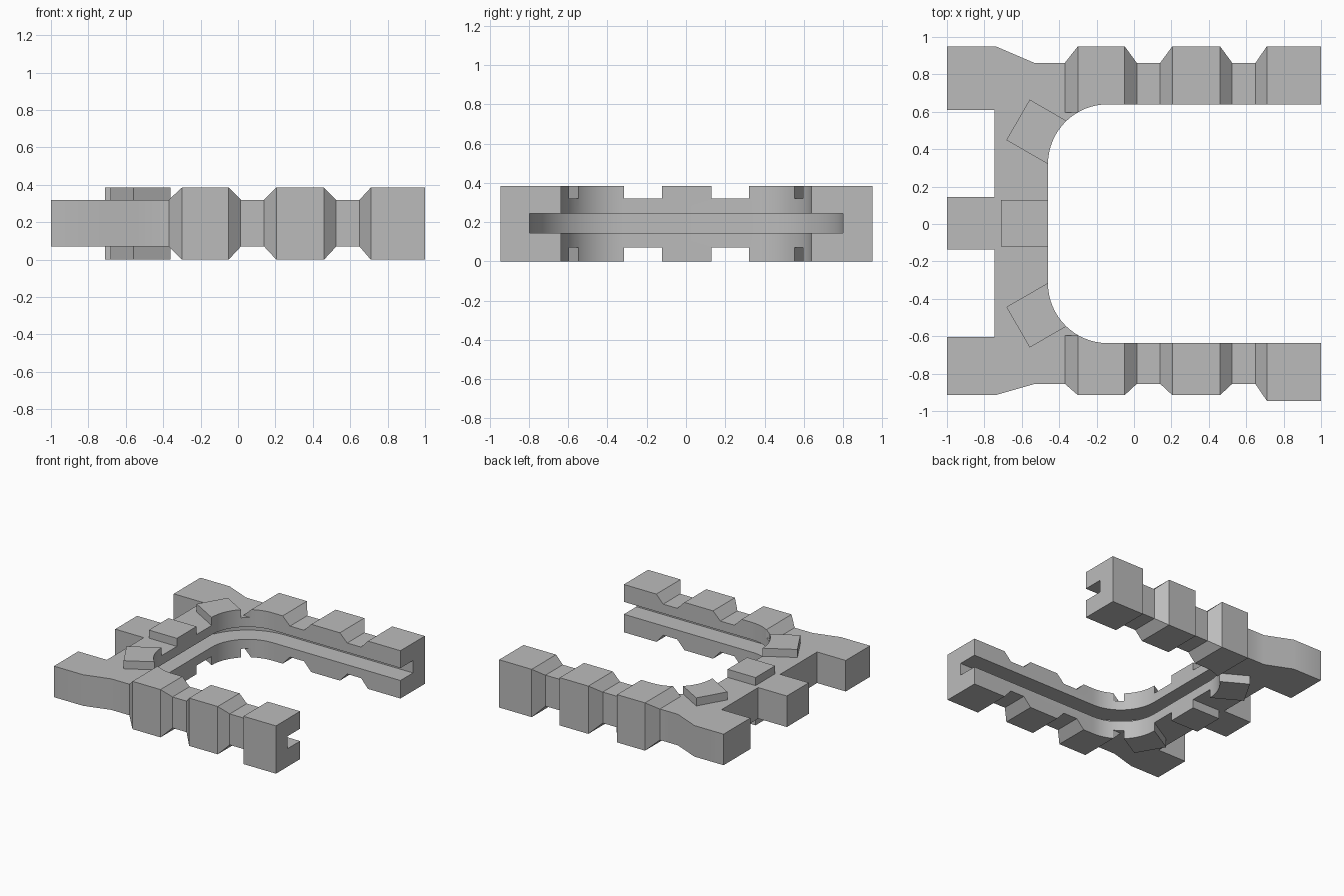
import bpy, bmesh
from math import cos, sin, pi, radians
from mathutils import Matrix, Vector

cube = bpy.data.objects.get("Cube")
if cube:
    bpy.data.objects.remove(cube, do_unlink=True)

grey = bpy.data.materials.new("plain_grey")
grey.use_nodes = True
colour = (0.5, 0.5, 0.5, 1)
grey.diffuse_color = colour
grey.node_tree.nodes["Principled BSDF"].inputs["Base Color"].default_value = colour

TOP, LOW, HIGH = 0.385, 0.07, 0.32   # rib height, plate underside and top


def make_object(name, bm):
    bmesh.ops.recalc_face_normals(bm, faces=bm.faces)
    mesh = bpy.data.meshes.new(name)
    bm.to_mesh(mesh)
    bm.free()
    mesh.materials.append(grey)
    obj = bpy.data.objects.new(name, mesh)
    bpy.context.collection.objects.link(obj)
    return obj


def prism(name, outline, z0, z1):
    bm = bmesh.new()
    face = bm.faces.new([bm.verts.new((x, y, z0)) for x, y in outline])
    grown = bmesh.ops.extrude_face_region(bm, geom=[face])["geom"]
    verts = [v for v in grown if isinstance(v, bmesh.types.BMVert)]
    bmesh.ops.translate(bm, verts=verts, vec=(0, 0, z1 - z0))
    return make_object(name, bm)


def loft(name, sections):
    """Join rectangles (x, y0, y1, z0, z1) placed along x."""
    bm = bmesh.new()
    rings = [[bm.verts.new((x, y, z)) for y, z in
              ((y0, z0), (y1, z0), (y1, z1), (y0, z1))]
             for x, y0, y1, z0, z1 in sections]
    for a, b in zip(rings, rings[1:]):
        for i in range(4):
            j = (i + 1) % 4
            bm.faces.new((a[i], a[j], b[j], b[i]))
    bm.faces.new(rings[0])
    bm.faces.new(rings[-1])
    return make_object(name, bm)


def combine(target, tool, operation):
    mod = target.modifiers.new(tool.name, "BOOLEAN")
    mod.operation = operation
    mod.solver = "EXACT"
    mod.object = tool
    bpy.context.view_layer.objects.active = target
    bpy.ops.object.modifier_apply(modifier=mod.name)
    bpy.data.objects.remove(tool, do_unlink=True)


def bay(grow, steps=16):
    """Round-cornered opening, open towards +x."""
    r = 0.32 + grow
    pts = [(1.5, 0.32 + r)]
    pts += [(-0.14 + r * cos(a), 0.32 + r * sin(a))
            for a in (pi / 2 * (1 + i / steps) for i in range(steps + 1))]
    pts += [(-0.14 + r * cos(a), -0.317 + r * sin(a))
            for a in (pi * (1 + i / steps / 2) for i in range(steps + 1))]
    return pts + [(1.5, -0.317 - r)]


# Plate with three rear lugs
plate = prism("channel_frame", [
    (0.9, 0.86), (-0.53, 0.86), (-0.74, 0.95), (-1, 0.95), (-1, 0.61),
    (-0.745, 0.61), (-0.745, 0.145), (-1, 0.145), (-1, -0.135),
    (-0.745, -0.135), (-0.745, -0.605), (-1, -0.605), (-1, -0.915),
    (-0.74, -0.915), (-0.53, -0.855), (0.9, -0.855)], LOW, HIGH)

# Chamfered ribs on both arms; the taper sinks slightly into the plate
INSET = 0.004
for side, base, widths in ((1, 0.86, (0.95, 0.95, 0.95)),
                           (-1, 0.855, (0.915, 0.915, 0.945))):
    spans = ((-0.37, -0.30, -0.05, 0.015), (0.14, 0.205, 0.46, 0.525),
             (0.65, 0.71, 1.0, None))
    for (start, full, end, stop), width in zip(spans, widths):
        def section(x, wide):
            y = width if wide else base - INSET
            z0, z1 = (0, TOP) if wide else (LOW + INSET, HIGH - INSET)
            return (x, side * 0.595, side * y, z0, z1)
        rings = [section(start - INSET, False), section(full, True), section(end, True)]
        if stop:
            rings.append(section(stop + INSET, False))
        combine(plate, loft("arm_rib", rings), "UNION")

# Raised pads around the inner bend
for angle, cx, cy in ((0, -0.71, 0.004), (-30, -0.62, 0.557), (30, -0.62, -0.552)):
    turn = Matrix.Rotation(radians(angle), 3, "Z")
    corners = [turn @ Vector(p) + Vector((cx, cy, 0)) for p in
               ((0, -0.125, 0), (0.3, -0.125, 0), (0.3, 0.125, 0), (0, 0.125, 0))]
    combine(plate, prism("bend_pad", [(c.x, c.y) for c in corners], 0, TOP), "UNION")

# Inner opening, then the groove running along its wall
combine(plate, prism("opening_cutter", bay(0), -0.5, 1), "DIFFERENCE")
combine(plate, prism("groove_cutter", bay(0.16), 0.145, 0.245), "DIFFERENCE")

bpy.ops.object.select_all(action="DESELECT")
plate.select_set(True)
bpy.context.view_layer.objects.active = plate
bpy.ops.object.shade_smooth_by_angle(angle=radians(30))
